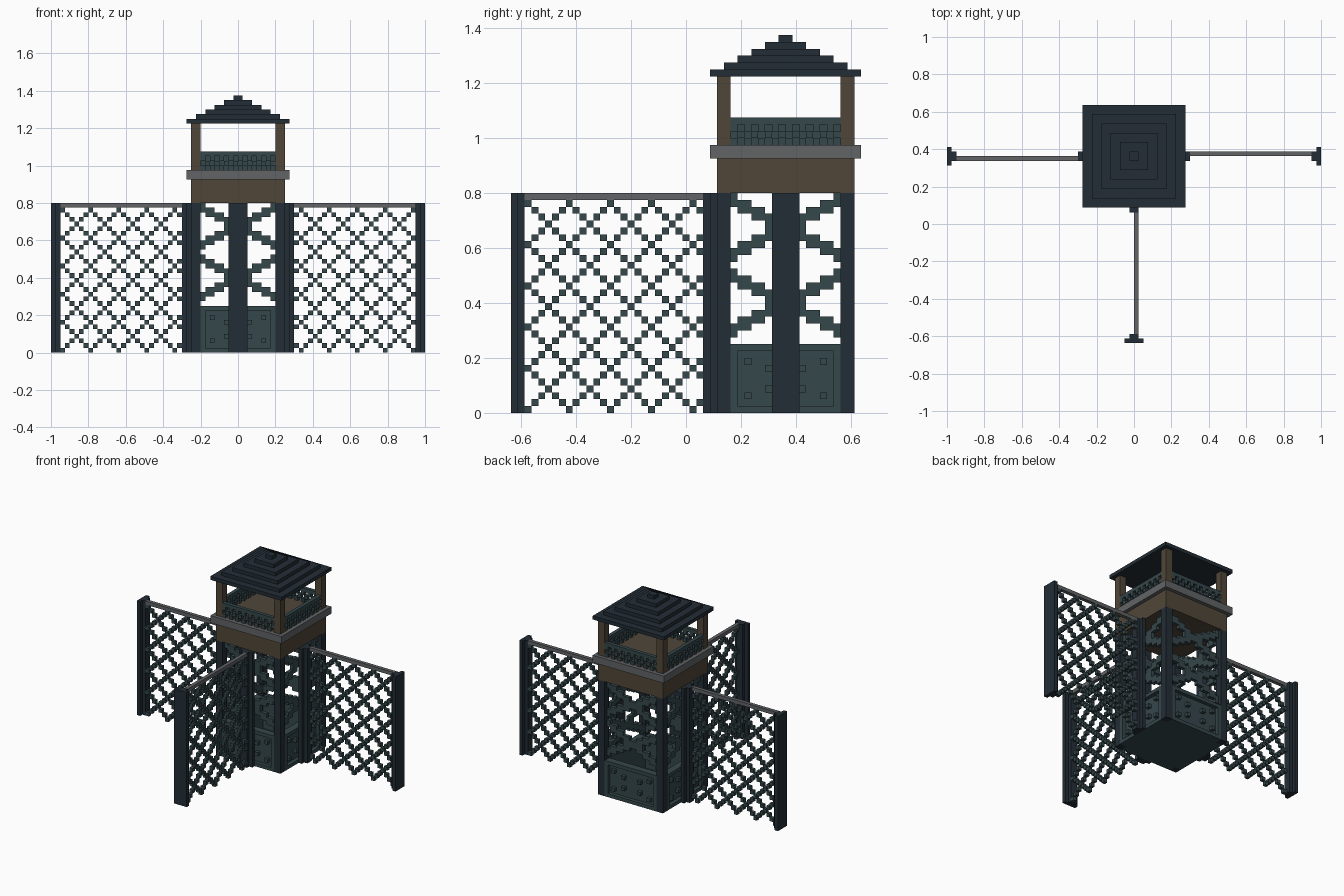
import bpy, bmesh, math
from mathutils import Matrix, Vector

if "Cube" in bpy.data.objects:
    bpy.data.objects.remove(bpy.data.objects["Cube"], do_unlink=True)

V = 0.025          # size of one block
CY = 0.3625        # tower centre in y


def material(name, rgb):
    lin = [((c / 255 + 0.055) / 1.055) ** 2.4 for c in rgb] + [1.0]
    m = bpy.data.materials.new(name)
    m.use_nodes = True
    m.diffuse_color = lin
    m.node_tree.nodes["Principled BSDF"].inputs["Base Color"].default_value = lin
    return m


NAVY = material("dark navy metal", (35, 45, 54))
TEAL = material("dark teal metal", (53, 71, 75))
WOOD = material("brown wood", (80, 70, 57))
GREY = material("grey stone", (97, 99, 102))


def build(name, mat, boxes, turns=0):
    """Boxes are (x0, x1, y0, y1, z0, z1) in blocks around the tower axis,
    turned by quarter turns about that axis."""
    bm = bmesh.new()
    for x0, x1, y0, y1, z0, z1 in boxes:
        centre = Vector(((x0 + x1) / 2, (y0 + y1) / 2, (z0 + z1) / 2))
        scale = Matrix.Diagonal((x1 - x0, y1 - y0, z1 - z0, 1))
        bmesh.ops.create_cube(bm, size=1, matrix=Matrix.Translation(centre) @ scale)
    place = (Matrix.Translation((0, CY, 0))
             @ Matrix.Rotation(turns * math.pi / 2, 4, 'Z') @ Matrix.Scale(V, 4))
    bmesh.ops.transform(bm, matrix=place, verts=bm.verts)
    mesh = bpy.data.meshes.new(name)
    bm.to_mesh(mesh)
    bm.free()
    mesh.materials.append(mat)
    obj = bpy.data.objects.new(name, mesh)
    bpy.context.collection.objects.link(obj)
    return obj


def side(u0, u1, r0, r1, z0, z1):
    """Box on the front side: u along the wall, r outward from the axis."""
    return (u0, u1, -r1, -r0, z0, z1)


SIDES = {"front": 0, "left": 1, "back": 2, "right": 3}

for label, turns in SIDES.items():
    # Lower wall panel: recessed plate, raised frame and studs
    build(label + "_panel", TEAL, [side(-8, 8, 8, 9, 0, 10)], turns)
    build(label + "_panel_frame", TEAL, [
        side(-8, 8, 9, 10, 0, 1), side(-8, 8, 9, 10, 9, 10),
        side(-8, -7, 9, 10, 1, 9), side(7, 8, 9, 10, 1, 9)], turns)
    studs = [(u, z) for u in (-6, 5) for z in (2, 7)]
    studs += [(u, z) for u in (-3, 2) for z in (3, 6)]
    build(label + "_panel_studs", TEAL,
          [side(u, u + 1, 9, 10, z, z + 1) for u, z in studs], turns)

    # Two stepped cross braces above the panel
    braces = []
    for base in (11, 22):
        for i in range(16):
            drop = (min(i, 15 - i) + 1) // 2
            low, high = base + drop, base + 8 - drop
            spans = {(low, low + 2), (high, high + 2)}
            braces += [side(i - 8, i - 7, 8, 9, a, b) for a, b in sorted(spans)]
    build(label + "_cross_braces", TEAL, braces, turns)

    # Balcony railing: solid top rail over a chequered screen
    rail = [side(-8, 8, 9, 10, 42, 43)]
    rail += [side(i - 8, i - 7, 9, 10, z, z + 1)
             for i in range(16) for z in range(39, 42) if (i + z) % 2]
    build(label + "_railing", TEAL, rail, turns)

    # Corner post and balcony pillar
    build(label + "_corner_post", NAVY, [(-10, -8, -10, -8, 0, 32)], turns)
    build(label + "_balcony_pillar", WOOD, [(-10, -8, -10, -8, 39, 49)], turns)

    # Stone rim around the deck
    build(label + "_deck_rim", GREY, [side(-11, 10, 10, 11, 37, 39)], turns)

# Tower floor and wooden deck
build("tower_floor", TEAL, [(-8, 8, -8, 8, 0, 1)])
build("wooden_deck", WOOD, [(-10, 10, -10, 10, 32, 39)])

# Stepped pyramid roof
build("stepped_roof", NAVY,
      [(-h, h, -h, h, 49 + i, 50 + i) for i, h in enumerate((11, 9, 7, 5, 3, 1))])

# Three fences running out from the tower
for label, turns in (("front", 0), ("right", 3), ("left", 1)):
    build(label + "_fence_inner_post", NAVY,
          [side(-2, 2, 10, 11, 0, 32), side(-1, 1, 11, 12, 0, 32)], turns)
    build(label + "_fence_outer_post", NAVY,
          [side(-2, 2, 39, 40, 0, 32), side(-1, 1, 38, 39, 0, 32)], turns)
    build(label + "_fence_top_bar", GREY, [side(0, 1, 12, 38, 31, 32)], turns)
    # Diagonal lattice, counted inward from the outer post
    build(label + "_fence_lattice", TEAL,
          [side(0, 1, 37 - k, 38 - k, z, z + 1)
           for k in range(26) for z in range(31)
           if (k + z) % 6 == 0 or (k - z) % 6 == 0], turns)
